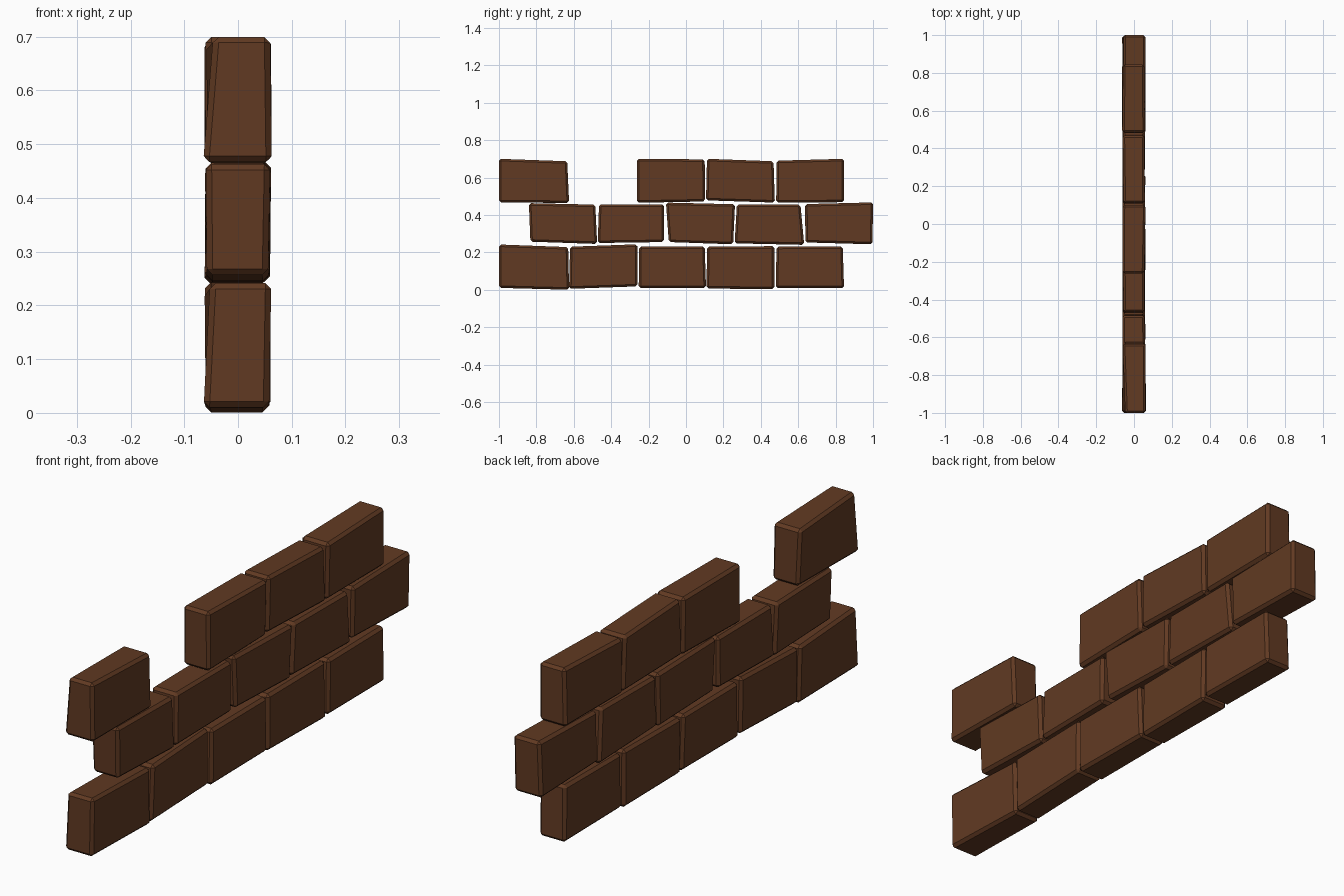
import bpy, random

random.seed(4)
brown = bpy.data.materials.new("brown_brick")
brown.diffuse_color = (0.12, 0.042, 0.016, 1)

# Side outlines (y, z): bottom left, bottom right, top right, top left
courses = {
    "bottom": [
        [(-1.0, .01), (-.625, 0), (-.63, .228), (-1.0, .242)],
        [(-.625, .005), (-.26, .018), (-.26, .243), (-.62, .23)],
        [(-.253, .01), (.107, .01), (.1, .232), (-.25, .232)],
        [(.11, .006), (.472, .004), (.472, .233), (.112, .23)],
        [(.48, .01), (.845, .008), (.838, .232), (.484, .23)],
    ],
    "middle": [
        [(-.832, .257), (-.475, .245), (-.485, .455), (-.84, .463)],
        [(-.472, .25), (-.118, .255), (-.118, .457), (-.465, .457)],
        [(-.092, .255), (.252, .243), (.262, .457), (-.107, .466)],
        [(.26, .248), (.632, .24), (.612, .455), (.272, .456)],
        [(.638, .253), (.997, .243), (1.0, .467), (.637, .458)],
    ],
    "top": [
        [(-1.0, .467), (-.625, .464), (-.635, .687), (-1.0, .70)],
        [(-.262, .465), (.102, .472), (.1, .697), (-.262, .70)],
        [(.107, .478), (.475, .466), (.468, .687), (.112, .70)],
        [(.482, .466), (.845, .468), (.845, .70), (.485, .69)],
    ],
}

# Leaning near ends seen from the front: (x left, x right) for bottom and top
near_ends = {
    "bottom": [(-.064, .058), (-.052, .062)],
    "middle": [(-.058, .056), (-.06, .06)],
    "top": [(-.065, .063), (-.046, .06)],
}


def brick(name, outline, ends):
    wobble = lambda: random.uniform(-.004, .004)
    left, right = [], []
    for i, (y, z) in enumerate(outline):
        lo, hi = -.059 + wobble(), .058 + wobble()
        if ends and i in (0, 3):
            lo, hi = ends[0 if i == 0 else 1]
        left.append((lo, y, z))
        right.append((hi, y, z))
    faces = [(3, 2, 1, 0), (4, 5, 6, 7)]
    faces += [(i, (i + 1) % 4, 4 + (i + 1) % 4, 4 + i) for i in range(4)]
    mesh = bpy.data.meshes.new(name)
    mesh.from_pydata(left + right, [], faces)
    mesh.materials.append(brown)
    obj = bpy.data.objects.new(name, mesh)
    bpy.context.collection.objects.link(obj)
    # Chipped edges
    bevel = obj.modifiers.new("chamfer", "BEVEL")
    bevel.width = .011
    bevel.segments = 1
    bevel.limit_method = "NONE"


# Three running courses, with a gap in the top one
for course, bricks in courses.items():
    for n, outline in enumerate(bricks):
        brick(f"{course}_brick_{n + 1}", outline, near_ends[course] if n == 0 else None)
